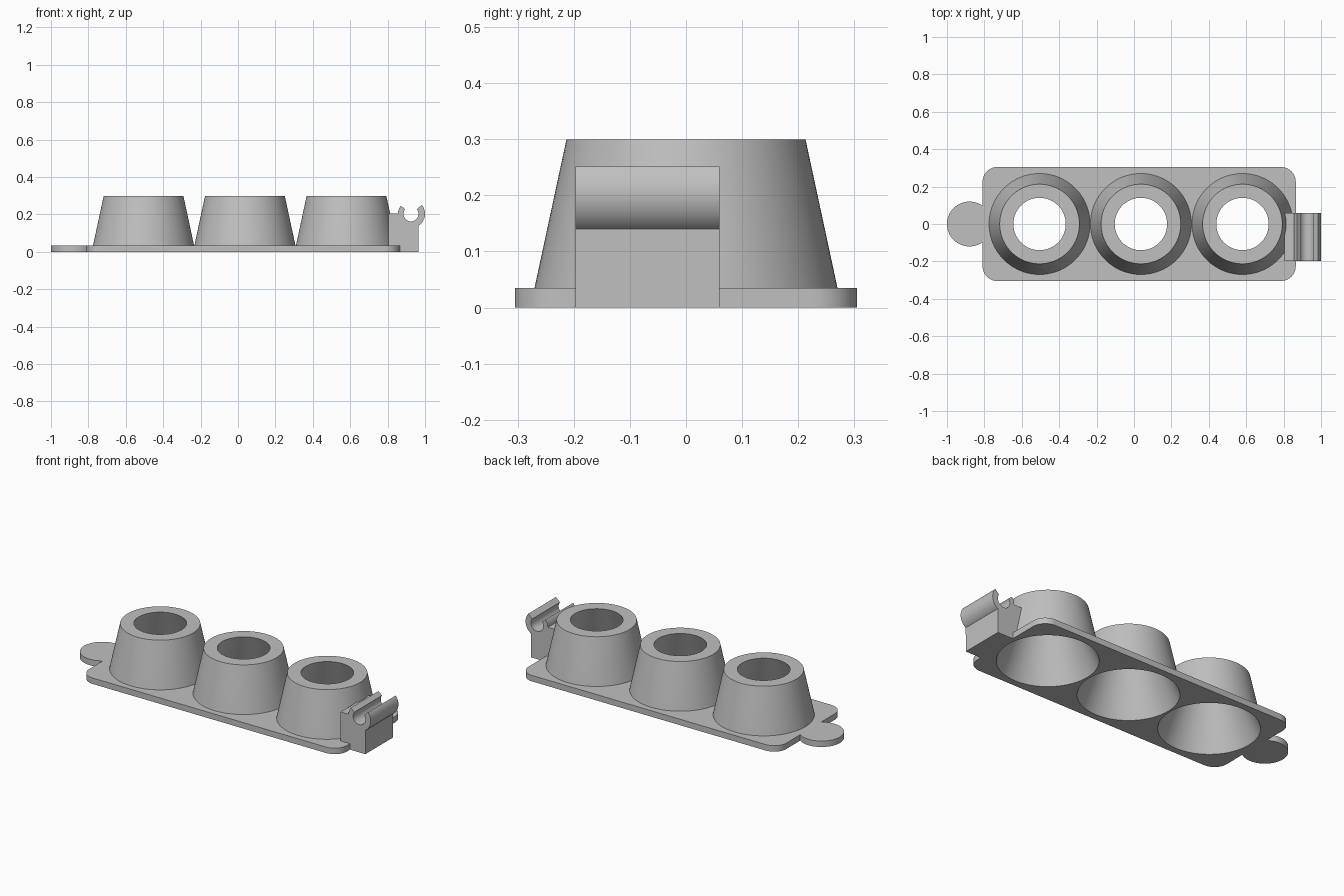
import bpy, bmesh, math

cube = bpy.data.objects.get("Cube")
if cube:
    bpy.data.objects.remove(cube)

grey = bpy.data.materials.new("light grey")
grey.use_nodes = True
grey.diffuse_color = (0.53, 0.53, 0.53, 1)
grey.node_tree.nodes["Principled BSDF"].inputs["Base Color"].default_value = grey.diffuse_color

CUPS = (-0.505, 0.037, 0.58)
HEIGHT, PLATE_TOP = 0.3, 0.035


def finish(name, bm):
    bmesh.ops.recalc_face_normals(bm, faces=bm.faces)
    mesh = bpy.data.meshes.new(name)
    bm.to_mesh(mesh)
    bm.free()
    mesh.materials.append(grey)
    obj = bpy.data.objects.new(name, mesh)
    bpy.context.collection.objects.link(obj)
    return obj


def smooth(obj):
    bpy.ops.object.select_all(action='DESELECT')
    obj.select_set(True)
    bpy.context.view_layer.objects.active = obj
    bpy.ops.object.shade_smooth_by_angle(angle=math.radians(30))


def arc(cx, cy, r, start, end, n):
    angles = [math.radians(start + (end - start) * i / n) for i in range(n + 1)]
    return [(cx + r * math.cos(a), cy + r * math.sin(a)) for a in angles]


def prism(name, points, direction):
    bm = bmesh.new()
    face = bm.faces.new([bm.verts.new(p) for p in points])
    new = bmesh.ops.extrude_face_region(bm, geom=[face])["geom"]
    moved = [v for v in new if isinstance(v, bmesh.types.BMVert)]
    bmesh.ops.translate(bm, verts=moved, vec=direction)
    return finish(name, bm)


def lathe(name, x, profile, sides=96):
    # Closed radius/height profile spun around a vertical axis
    bm = bmesh.new()
    rings = [[bm.verts.new((x + px, py, z)) for px, py in arc(0, 0, r, 0, 360, sides)[:-1]]
             for r, z in profile]
    for a, b in zip(rings, rings[1:] + rings[:1]):
        for i in range(sides):
            j = (i + 1) % sides
            bm.faces.new((a[i], a[j], b[j], b[i]))
    return finish(name, bm)


def cutter(x):
    # Solid cone lying just inside the cup wall
    bm = bmesh.new()
    bmesh.ops.create_cone(bm, cap_ends=True, segments=96, radius1=0.289, radius2=0.149, depth=0.35)
    bmesh.ops.translate(bm, verts=bm.verts, vec=(x, 0, 0.125))
    obj = finish("hole_cutter", bm)
    obj.hide_render = True
    return obj


def cut(obj, cutters):
    bpy.context.view_layer.objects.active = obj
    for c in cutters:
        mod = obj.modifiers.new("hole", 'BOOLEAN')
        mod.operation, mod.solver, mod.object = 'DIFFERENCE', 'EXACT', c
        bpy.ops.object.modifier_apply(modifier=mod.name)


# Base plate with rounded corners and a round tab on its right end
x0, x1, y1, r = -0.81, 0.865, 0.305, 0.08
outline = (arc(x1 - r, y1 - r, r, 0, 90, 10) + arc(x0 + r, y1 - r, r, 90, 180, 10)
           + arc(-0.88, 0, 0.12, 54, 306, 40)
           + arc(x0 + r, r - y1, r, 180, 270, 10) + arc(x1 - r, r - y1, r, 270, 360, 10))
plate = prism("base_plate", [(x, y, 0) for x, y in outline], (0, 0, PLATE_TOP))

# Clip block with an open round cradle
cx, cz = 0.925, 0.203
side = ([(0.805, 0), (0.965, 0)] + arc(cx, cz, 0.075, -57, 40, 16)
        + arc(cx, cz, 0.04, 38, -218, 36) + arc(cx, cz, 0.07, 141, 178, 6) + [(0.805, 0.205)])
clip = prism("clip", [(x, -0.197, z) for x, z in side], (0, 0.257, 0))

# Open the plate and trim the clip where the cups pass through
cutters = [cutter(x) for x in CUPS]
cut(plate, cutters)
cut(clip, cutters[-1:])
for c in cutters:
    bpy.data.objects.remove(c)

# Three tapered cups, open at both ends
for label, x in zip(("right", "middle", "left"), CUPS):
    smooth(lathe(label + "_cup", x,
                 [(0.265, 0), (0.276, 0), (0.27, PLATE_TOP), (0.213, HEIGHT), (0.14, HEIGHT)]))
smooth(plate)
smooth(clip)
